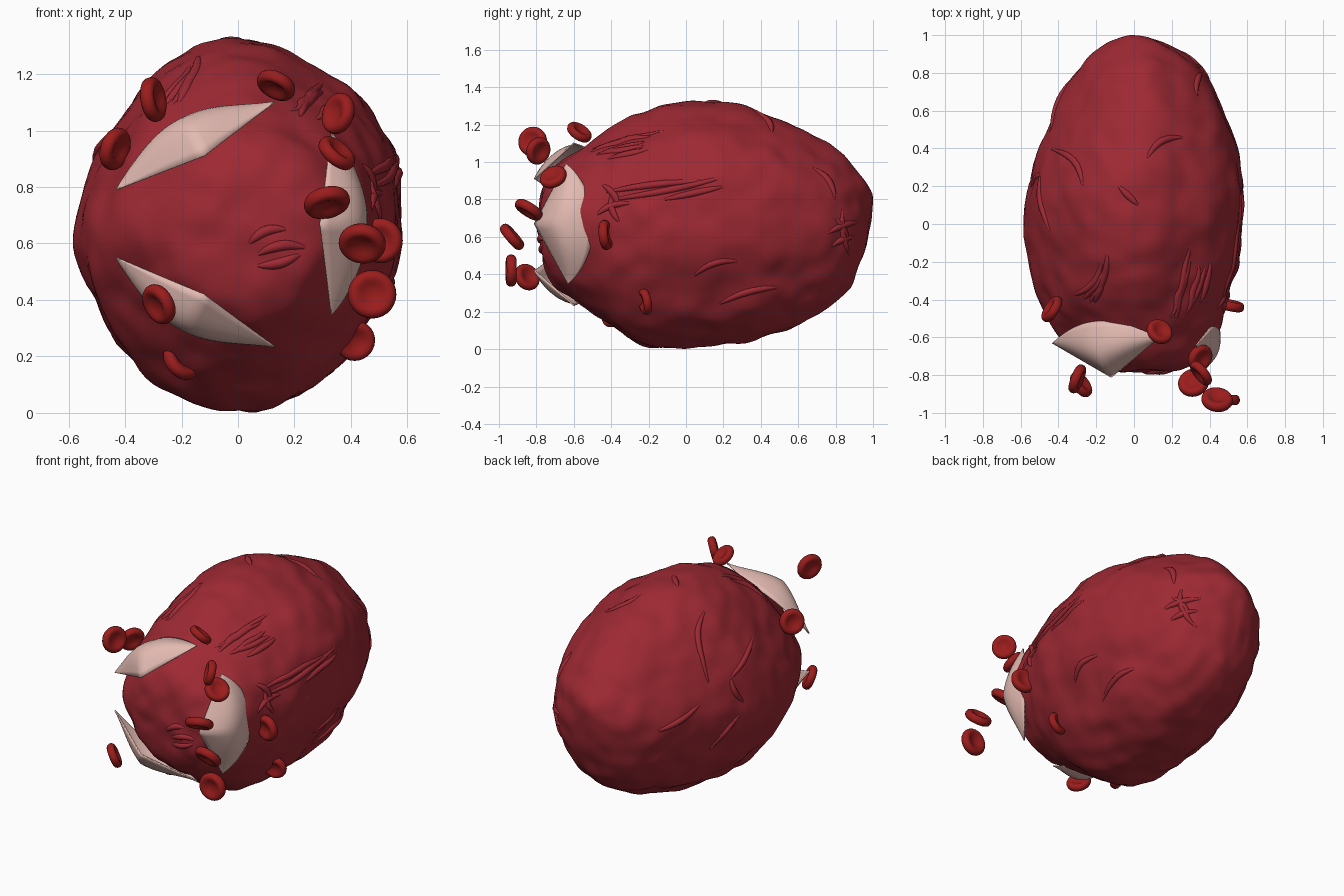
import bpy, bmesh, math
from mathutils import Vector, noise
from mathutils.bvhtree import BVHTree

cube = bpy.data.objects.get("Cube")
if cube:
    bpy.data.objects.remove(cube, do_unlink=True)


def material(name, rgb):
    m = bpy.data.materials.new(name)
    m.use_nodes = True
    m.diffuse_color = (*rgb, 1)
    m.node_tree.nodes["Principled BSDF"].inputs["Base Color"].default_value = (*rgb, 1)
    return m


TISSUE = material("dark tissue red", (0.34, 0.022, 0.033))
LINING = material("pale pink", (0.76, 0.49, 0.44))
BLOOD = material("blood red", (0.33, 0.012, 0.012))


def grid_object(name, rows, mat, wrap=False):
    """Mesh skinned over rows of points; wrapped rows are closed and capped."""
    bm = bmesh.new()
    vs = [[bm.verts.new(p) for p in row] for row in rows]
    n = len(rows[0])
    for a, b in zip(vs, vs[1:]):
        for j in range(n if wrap else n - 1):
            k = (j + 1) % n
            bm.faces.new((a[j], a[k], b[k], b[j]))
    if wrap:
        bm.faces.new(vs[0])
        bm.faces.new(vs[-1])
    bmesh.ops.recalc_face_normals(bm, faces=bm.faces)
    for f in bm.faces:
        f.smooth = True
    me = bpy.data.meshes.new(name)
    bm.to_mesh(me)
    bm.free()
    me.materials.append(mat)
    ob = bpy.data.objects.new(name, me)
    bpy.context.collection.objects.link(ob)
    return ob


def spline(a, b, c, d, t):
    return [0.5 * (2*q + (r - p)*t + (2*p - 5*q + 4*r - s)*t*t + (3*q - p - 3*r + s)*t**3)
            for p, q, r, s in zip(a, b, c, d)]


# Body: sections along its length as (y, left x, right x, bottom z, top z)
SECTIONS = [
    (-0.79, 0.03, 0.03, 0.67, 0.67),
    (-0.75, -0.22, 0.3, 0.41, 0.92),
    (-0.6, -0.38, 0.42, 0.27, 1.04),
    (-0.4, -0.5, 0.49, 0.12, 1.18),
    (-0.2, -0.555, 0.55, 0.01, 1.27),
    (0.1, -0.58, 0.58, 0.02, 1.33),
    (0.4, -0.5, 0.545, 0.06, 1.265),
    (0.6, -0.42, 0.475, 0.13, 1.18),
    (0.8, -0.31, 0.37, 0.25, 1.065),
    (0.93, -0.18, 0.21, 0.46, 0.94),
    (1.0, -0.02, -0.02, 0.76, 0.76),
]
# Uneven roundness of every section, one factor each 30 degrees from +x
ROUNDNESS = [1, 1.03, 0.975, 1.005, 0.955, 0.92, 1, 0.97, 0.98, 1, 0.995, 0.965]


def roundness(a):
    i, t = divmod(a / math.tau * 12, 1)
    return spline(*[[ROUNDNESS[(int(i) + k) % 12]] for k in (-1, 0, 1, 2)], t)[0]


def mirrored(s):
    return (s[0], s[2], s[1], s[4], s[3])


keys = [mirrored(SECTIONS[1])] + SECTIONS + [mirrored(SECTIONS[-2])]
CENTRE = Vector((0, 0.1, 0.67))
rows = []
STEPS, SEGS = 9, 112
for i in range(len(SECTIONS) - 1):
    for s in range(STEPS):
        y, xl, xr, zb, zt = spline(*keys[i:i + 4], (s + 0.04) / STEPS)
        row = []
        for j in range(SEGS):
            a = math.tau * j / SEGS
            k = roundness(a) / 2
            p = Vector(((xl + xr) / 2 + (xr - xl) * k * math.cos(a), y,
                        (zb + zt) / 2 + (zt - zb) * k * math.sin(a)))
            bump = 0.018 * noise.noise(p * 4.5) + 0.014 * noise.noise(p * 9)
            row.append(p + (p - CENTRE).normalized() * bump)
        rows.append(row)
body = grid_object("body", rows, TISSUE, wrap=True)
tree = BVHTree.FromPolygons([v.co.copy() for v in body.data.vertices],
                            [tuple(p.vertices) for p in body.data.polygons])

# Surface folds: short tapered ridges (start, end, bend) laid on the body
FRONT = [(0.04, 0.6, 0.17, 0.65, 0.02), (0.07, 0.56, 0.24, 0.585, 0.02),
         (0.07, 0.52, 0.22, 0.56, -0.01), (-0.27, 1.08, -0.13, 1.24, 0),
         (-0.21, 1.1, -0.16, 1.2, 0), (0.22, 1.05, 0.3, 1.17, 0.01)]
SIDE = [(-0.5, 1.07, -0.2, 1.15, 0), (-0.48, 1.04, -0.22, 1.11, 0), (-0.42, 1.02, -0.2, 1.07, 0),
        (-0.43, 0.84, 0.08, 0.9, 0.01), (-0.4, 0.8, 0.2, 0.92, -0.01), (-0.12, 0.8, 0.2, 0.87, 0),
        (-0.45, 0.88, -0.36, 0.75, 0.02), (-0.48, 0.72, -0.3, 0.78, 0.02),
        (-0.4, 0.83, -0.36, 0.68, -0.02), (0.04, 0.39, 0.28, 0.47, 0.03),
        (0.18, 0.24, 0.5, 0.33, 0.02)]
SIDE_REAR = [(0.68, 0.97, 0.8, 0.8, 0.03), (0.78, 0.55, 0.9, 0.6, 0.01),
             (0.8, 0.7, 0.86, 0.55, 0.02), (0.84, 0.75, 0.88, 0.5, -0.02),
             (0.76, 0.62, 0.92, 0.68, 0.01)]
TOP = [(0.07, 0.35, 0.26, 0.46, 0.04), (-0.44, 0.4, -0.27, 0.2, 0.05),
       (-0.08, 0.2, 0.02, 0.1, 0),
       (-0.14, -0.15, -0.24, -0.42, 0.03), (-0.17, -0.2, -0.32, -0.38, 0.04),
       (0.3, -0.18, 0.22, -0.47, 0), (0.38, -0.22, 0.28, -0.47, 0.01)]
REAR = [(0.42, 0.19, 0.23, -0.07, 0.02), (0.24, -0.06, 0.32, -0.2, -0.02),
        (0.04, -0.2, -0.24, -0.35, 0.02), (0.29, -0.27, 0.1, -0.46, 0)]

cu = bpy.data.curves.new("surface_folds", "CURVE")
cu.dimensions = "3D"
cu.bevel_depth = 0.02
cu.bevel_resolution = 2
cu.use_fill_caps = True
cu.materials.append(TISSUE)


def add_folds(strokes, toward, up, origin):
    toward = Vector(toward).normalized()
    right = Vector(up).cross(toward).normalized()
    up = toward.cross(right)
    for a, b, c, d, bend in strokes:
        path = []
        side = Vector((b - d, c - a)).normalized()
        for i in range(11):
            t = i / 10
            q = Vector((a, b)).lerp(Vector((c, d)), t) + side * bend * math.sin(math.pi * t)
            hit = tree.ray_cast(Vector(origin) + right * q.x + up * q.y + toward * 3, -toward)[0]
            if hit:
                # sink the ridge slightly into the body
                sunk = hit + (CENTRE - hit).normalized() * 0.005
                path.append((sunk, math.sin(math.pi * (0.06 + 0.88 * t)) ** 0.7))
        if len(path) < 2:
            continue
        sp = cu.splines.new("POLY")
        sp.points.add(len(path) - 1)
        for pt, (p, r) in zip(sp.points, path):
            pt.co = (*p, 1)
            pt.radius = r


Z = (0, 0, 1)
add_folds(FRONT, (0, -1, 0), Z, (0, 0, 0))
add_folds(SIDE + SIDE_REAR, (1, 0, 0), Z, (0, 0, 0))
add_folds(TOP, Z, (0, 1, 0), (0, 0, 0))
add_folds(REAR, (-1, 1, 0.8), Z, CENTRE)
folds = bpy.data.objects.new("surface_folds", cu)
bpy.context.collection.objects.link(folds)


# Peeled flaps round the front: a raised V-shaped lip and a rear edge in the body
def flap(name, start, tip, end, rear_a, rear_b):
    start, tip, end, rear_a, rear_b = map(Vector, (start, tip, end, rear_a, rear_b))
    out = (rear_a + rear_b) / 2 - CENTRE
    out.y = -0.25
    out.normalize()
    n = 24
    rows = []
    for i in range(n + 1):
        u = i / n
        lip = start.lerp(tip, u * 2) if u < 0.5 else tip.lerp(end, u * 2 - 1)
        rear = ((1 - u)**3 * start + 3*u*(1 - u)**2 * rear_a
                + 3*u*u*(1 - u) * rear_b + u**3 * end)
        puff = 0.08 * math.sin(math.pi * u) ** 1.3
        rows.append([lip.lerp(rear, v / 12) + out * puff * math.sin(math.pi * v / 12)
                     for v in range(13)])
    ob = grid_object(name, rows, LINING)
    mod = ob.modifiers.new("thickness", "SOLIDIFY")
    mod.thickness = 0.008
    mod.offset = 0


flap("upper_flap", (-0.43, -0.63, 0.79), (-0.12, -0.81, 0.91), (0.13, -0.6, 1.1),
     (-0.27, -0.48, 1.06), (-0.12, -0.48, 1.06))
flap("side_flap", (0.33, -0.63, 0.35), (0.29, -0.81, 0.67), (0.33, -0.64, 0.99),
     (0.48, -0.45, 0.5), (0.48, -0.45, 0.84))
flap("lower_flap", (-0.43, -0.63, 0.55), (-0.12, -0.81, 0.42), (0.13, -0.6, 0.235),
     (-0.27, -0.48, 0.28), (-0.12, -0.48, 0.28))

# Blood cells: dished discs as (centre, facing, radius)
CELLS = [
    ((-0.3, -0.82, 1.11), (0.9, -0.35, 0.15), 0.08),
    ((-0.435, -0.45, 0.935), (0.8, -0.5, -0.25), 0.077),
    ((0.135, -0.57, 1.16), (0.4, 0.5, 0.75), 0.072),
    ((0.355, -0.79, 1.06), (0.75, 0.6, -0.25), 0.075),
    ((0.35, -0.71, 0.92), (0.6, -0.35, 0.7), 0.075),
    ((0.315, -0.84, 0.745), (-0.2, 0.5, 0.8), 0.083),
    ((0.44, -0.93, 0.6), (0.1, 0.75, 0.65), 0.084),
    ((0.475, -0.935, 0.42), (0.05, -1, 0), 0.086),
    ((-0.28, -0.85, 0.385), (0.75, 0.55, 0.4), 0.075),
    ((0.505, -0.43, 0.61), (0.2, 0.97, 0.1), 0.08),
    ((0.415, -0.22, 0.255), (0.25, -0.95, -0.2), 0.072),
    ((-0.2, -0.385, 0.185), (0.6, -0.6, 0.5), 0.075),
]
PROFILE = [(0.03, 0.1), (0.25, 0.12), (0.45, 0.2), (0.62, 0.29), (0.78, 0.31), (0.91, 0.24), (0.98, 0.12)]
outline = PROFILE + [(1, 0)] + [(r, -h) for r, h in reversed(PROFILE)]
for i, (centre, facing, radius) in enumerate(CELLS):
    rings = [[(r * radius * math.cos(math.tau * j / 28), r * radius * math.sin(math.tau * j / 28),
               h * radius) for j in range(28)] for r, h in outline]
    cell = grid_object(f"blood_cell_{i + 1}", rings, BLOOD, wrap=True)
    cell.location = centre
    cell.rotation_euler = Vector(facing).to_track_quat("Z", "Y").to_euler()
